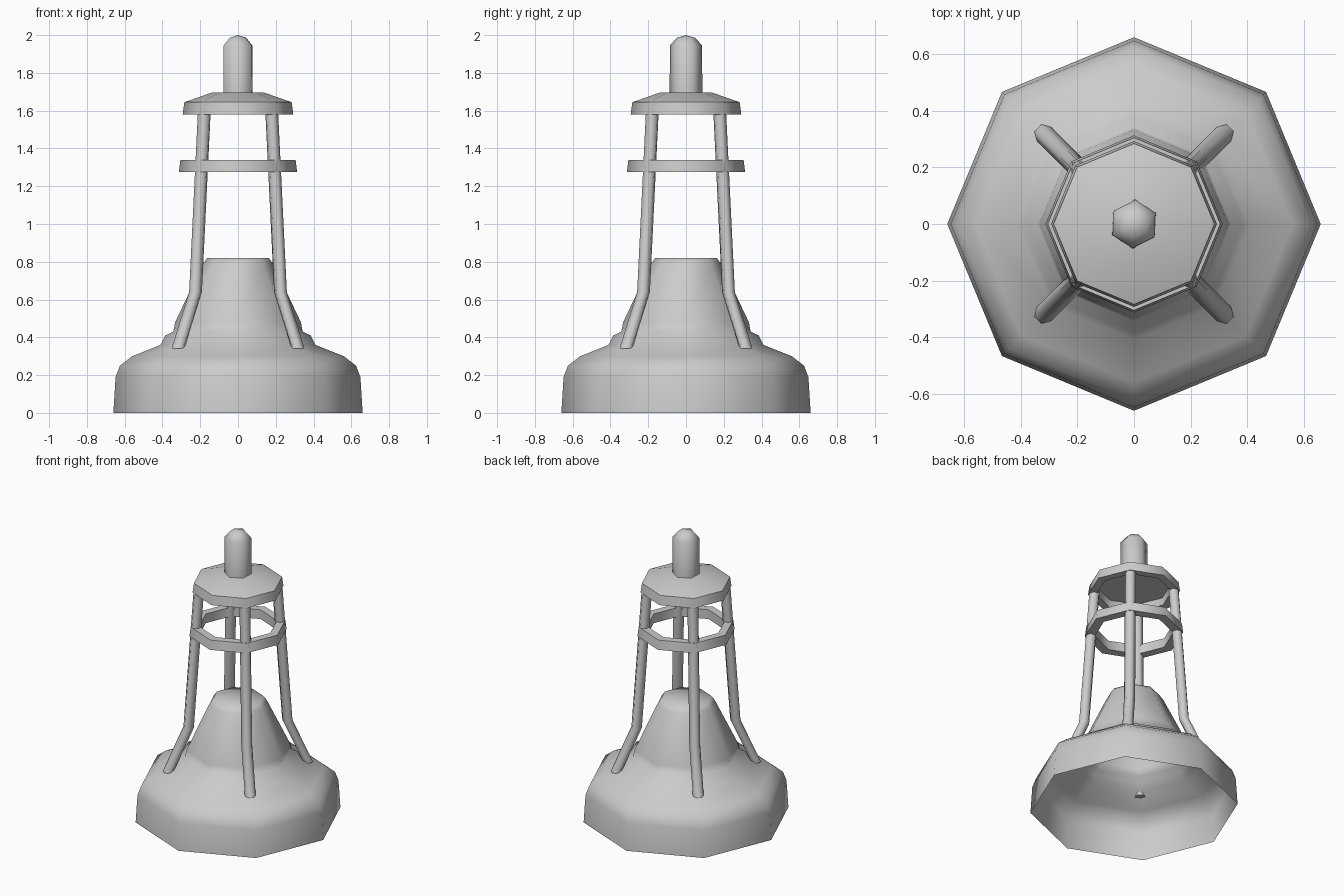
import bpy, bmesh, math
from mathutils import Vector

cube = bpy.data.objects.get("Cube")
if cube:
    bpy.data.objects.remove(cube, do_unlink=True)

grey = bpy.data.materials.new("light_grey")
grey.use_nodes = True
colour = (0.6, 0.6, 0.6, 1)
grey.diffuse_color = colour
grey.node_tree.nodes["Principled BSDF"].inputs["Base Color"].default_value = colour


def finish(name, bm, angle):
    mesh = bpy.data.meshes.new(name)
    bm.to_mesh(mesh)
    bm.free()
    mesh.materials.append(grey)
    obj = bpy.data.objects.new(name, mesh)
    bpy.context.collection.objects.link(obj)
    bpy.ops.object.select_all(action="DESELECT")
    obj.select_set(True)
    bpy.context.view_layer.objects.active = obj
    bpy.ops.object.shade_smooth_by_angle(angle=math.radians(angle))
    return obj


def lathe(name, profile, sides=8, turn=0, closed=False, angle=50):
    """Revolve (radius, height) points; a zero radius becomes a pole."""
    bm = bmesh.new()
    rings = []
    for r, z in profile:
        if r == 0:
            rings.append([bm.verts.new((0, 0, z))] * sides)
            continue
        steps = [turn + math.tau * i / sides for i in range(sides)]
        rings.append([bm.verts.new((r * math.cos(a), r * math.sin(a), z)) for a in steps])
    pairs = list(zip(rings, rings[1:]))
    if closed:
        pairs.append((rings[-1], rings[0]))
    for low, high in pairs:
        for i in range(sides):
            j = (i + 1) % sides
            corners = list(dict.fromkeys((low[i], low[j], high[j], high[i])))
            bm.faces.new(corners)
    return finish(name, bm, angle)


def tube(name, path, radius, direction, sides=6):
    """Bent bar in the upright plane through the given direction."""
    bm = bmesh.new()
    out = Vector((math.cos(direction), math.sin(direction), 0))
    side = Vector((-out.y, out.x, 0))
    rings = []
    for r, z in path:
        centre = out * r + Vector((0, 0, z))
        ring = []
        for i in range(sides):
            a = math.tau * (i + 0.5) / sides
            ring.append(bm.verts.new(centre + radius * (math.cos(a) * out + math.sin(a) * side)))
        rings.append(ring)
    for low, high in zip(rings, rings[1:]):
        for i in range(sides):
            j = (i + 1) % sides
            bm.faces.new((low[i], low[j], high[j], high[i]))
    bm.faces.new(rings[0][::-1])
    bm.faces.new(rings[-1])
    return finish(name, bm, 65)


# Hollow float with its central cone, open underneath
lathe("float_body", [(0.66, 0), (0.648, 0.19), (0.625, 0.25), (0.56, 0.30),
                     (0.41, 0.36), (0.385, 0.41), (0.342, 0.43), (0.333, 0.48),
                     (0.185, 0.79), (0.163, 0.82), (0, 0.82)], angle=60)

# Four bent legs
leg_path = [(0.45, 0.34), (0.318, 0.64), (0.252, 1.60)]
for k, label in enumerate(("back_left", "back_right", "front_right", "front_left")):
    tube(label + "_leg", leg_path, 0.035, math.pi / 4 + k * math.pi / 2)

# Brace ring around the legs
lathe("brace_ring", [(0.25, 1.275), (0.313, 1.275), (0.305, 1.34), (0.25, 1.34)], closed=True)

# Top cap with a recessed underside
lathe("top_cap", [(0, 1.63), (0.235, 1.63), (0.24, 1.58), (0.293, 1.58),
                  (0.284, 1.645), (0.14, 1.695), (0, 1.695)])

# Lamp with a domed tip
lathe("lamp", [(0, 1.68), (0.087, 1.68), (0.085, 1.945), (0.05, 1.985), (0, 2)],
      sides=6, turn=math.radians(27), angle=65)
